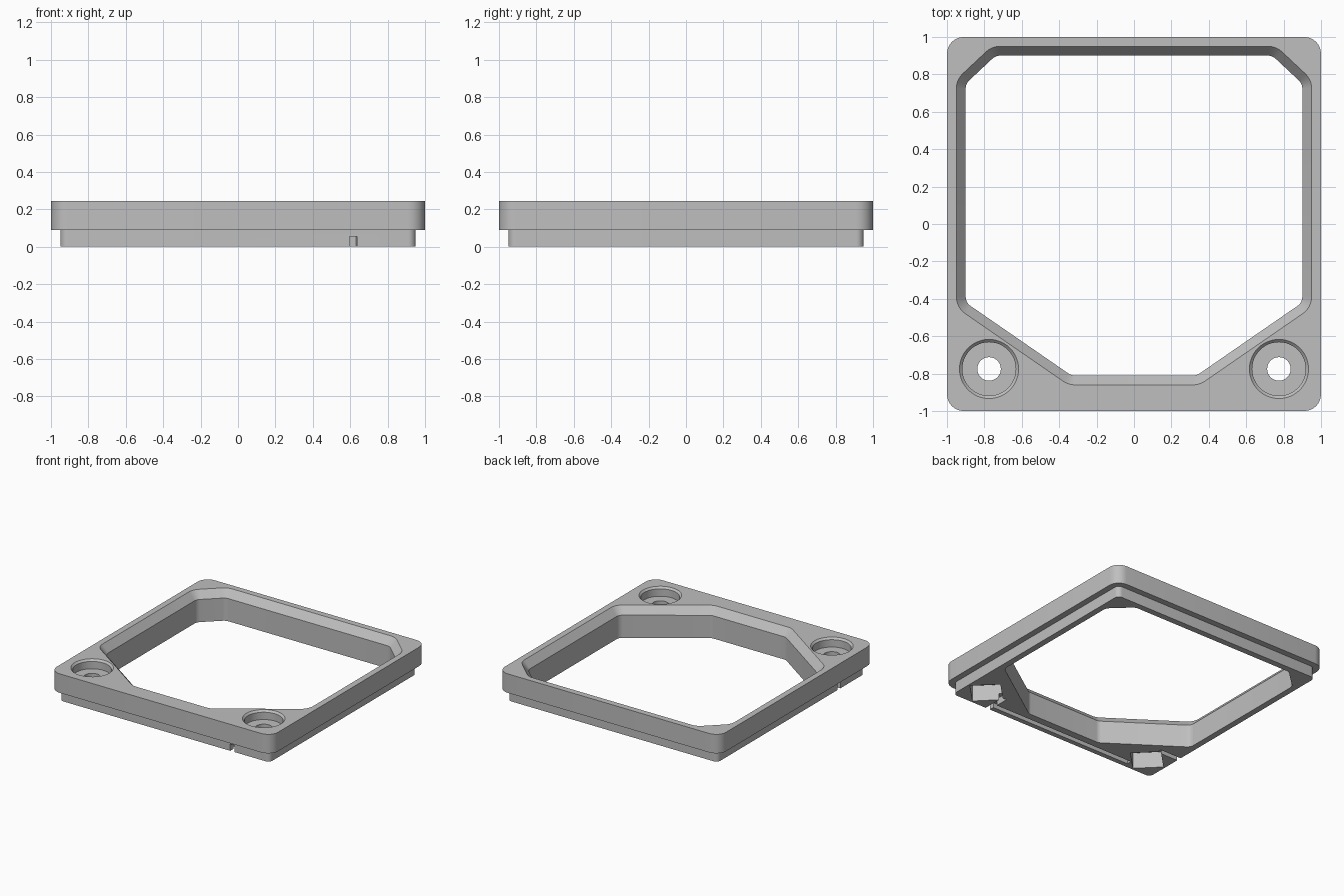
import bpy, bmesh
from math import pi, cos, sin, atan2, radians
from mathutils import Vector

default_cube = bpy.data.objects.get("Cube")
if default_cube:
    bpy.data.objects.remove(default_cube, do_unlink=True)

TOP, STEP = 0.245, 0.09      # overall height, height of the lower skirt
RIM = 0.05                   # skirt inset and bevel width
BEVEL = 0.06                 # bevel depth of the opening
SCREW = 0.775                # screw centre distance from the middle

grey = bpy.data.materials.new("plain grey")
grey.use_nodes = True
colour = (0.52, 0.52, 0.52, 1)
grey.diffuse_color = colour
grey.node_tree.nodes["Principled BSDF"].inputs["Base Color"].default_value = colour


def rounded(corners, radius, grow=0.0, steps=6):
    """Convex counter-clockwise outline, grown outwards, with rounded corners."""
    points = []
    for i, c in enumerate(corners):
        c = Vector(c)
        a = (c - Vector(corners[i - 1])).normalized()
        b = (Vector(corners[(i + 1) % len(corners)]) - c).normalized()
        n1, n2 = Vector((a.y, -a.x)), Vector((b.y, -b.x))
        centre = c - (n1 + n2) * radius / (1 + n1.dot(n2))
        start = atan2(n1.y, n1.x)
        sweep = (atan2(n2.y, n2.x) - start) % (2 * pi)
        for k in range(steps + 1):
            t = start + sweep * k / steps
            points.append(centre + Vector((cos(t), sin(t))) * (radius + grow))
    return points


def circle(x, y, radius, sides, turn=0.0):
    return [Vector((x + radius * cos(turn + 2 * pi * k / sides),
                    y + radius * sin(turn + 2 * pi * k / sides))) for k in range(sides)]


def box(x0, x1, y0, y1):
    return [Vector(p) for p in ((x0, y0), (x1, y0), (x1, y1), (x0, y1))]


def loft(name, sections):
    """Closed solid through (outline, height) sections."""
    bm = bmesh.new()
    rings = [[bm.verts.new((p.x, p.y, z)) for p in outline] for outline, z in sections]
    for low, high in zip(rings, rings[1:]):
        for i in range(len(low)):
            j = (i + 1) % len(low)
            bm.faces.new((low[i], low[j], high[j], high[i]))
    bm.faces.new(rings[0][::-1])
    bm.faces.new(rings[-1])
    bmesh.ops.recalc_face_normals(bm, faces=bm.faces)
    mesh = bpy.data.meshes.new(name)
    bm.to_mesh(mesh)
    bm.free()
    mesh.materials.append(grey)
    obj = bpy.data.objects.new(name, mesh)
    bpy.context.collection.objects.link(obj)
    return obj


# Stepped square body: inset skirt below, wider band above
skirt = 1 - RIM
square = [(-skirt, -skirt), (skirt, -skirt), (skirt, skirt), (-skirt, skirt)]
narrow, wide = rounded(square, 0.04), rounded(square, 0.04, RIM)
frame = loft("frame", [(narrow, 0), (narrow, STEP), (wide, STEP), (wide, TOP)])

# Eight-sided opening with a bevelled upper edge
half = [(0.335, -0.81), (0.9, -0.42), (0.9, 0.75), (0.74, 0.9)]
opening = half + [(-x, y) for x, y in reversed(half)]
hole = rounded(opening, 0.06)
cutters = [loft("opening_cutter", [
    (hole, -0.1), (hole, TOP - BEVEL),
    (rounded(opening, 0.06, 2 * RIM), TOP + BEVEL)])]

# Screw seats: chamfered counterbore, through hole, square pocket underneath
for side in (-1, 1):
    x, y = side * SCREW, -SCREW
    bore = circle(x, y, 0.143, 48)
    cutters.append(loft("counterbore_cutter", [
        (bore, TOP - 0.075), (bore, TOP - 0.015),
        (circle(x, y, 0.173, 48), TOP + 0.015)]))
    shaft = circle(x, y, 0.063, 32)
    cutters.append(loft("screw_hole_cutter", [(shaft, -0.1), (shaft, TOP + 0.1)]))
    pocket = circle(x, y, 0.16, 4)
    cutters.append(loft("pocket_cutter", [(pocket, -0.1), (pocket, 0.13)]))

# Narrow slots from the pockets out through the skirt, and the front groove
for outline, depth in ((box(0.595, 0.635, -1.1, -0.76), 0.055),
                       (box(-1.1, -0.76, -0.635, -0.595), 0.055),
                       (box(-0.7, 0.615, -0.91, -0.87), 0.04)):
    cutters.append(loft("slot_cutter", [(outline, -0.1), (outline, depth)]))

for cutter in cutters:
    cutter.hide_render = True
    cut = frame.modifiers.new(cutter.name, 'BOOLEAN')
    cut.operation, cut.solver, cut.object = 'DIFFERENCE', 'EXACT', cutter

# Bake the cuts and drop the cutters
bpy.context.view_layer.update()
graph = bpy.context.evaluated_depsgraph_get()
baked = bpy.data.meshes.new_from_object(frame.evaluated_get(graph))
frame.modifiers.clear()
frame.data = baked
baked.materials.clear()
baked.materials.append(grey)
baked.polygons.foreach_set("material_index", [0] * len(baked.polygons))
for cutter in cutters:
    bpy.data.objects.remove(cutter, do_unlink=True)

for obj in bpy.context.selected_objects:
    obj.select_set(False)
frame.select_set(True)
bpy.context.view_layer.objects.active = frame
bpy.ops.object.shade_smooth_by_angle(angle=radians(25))
